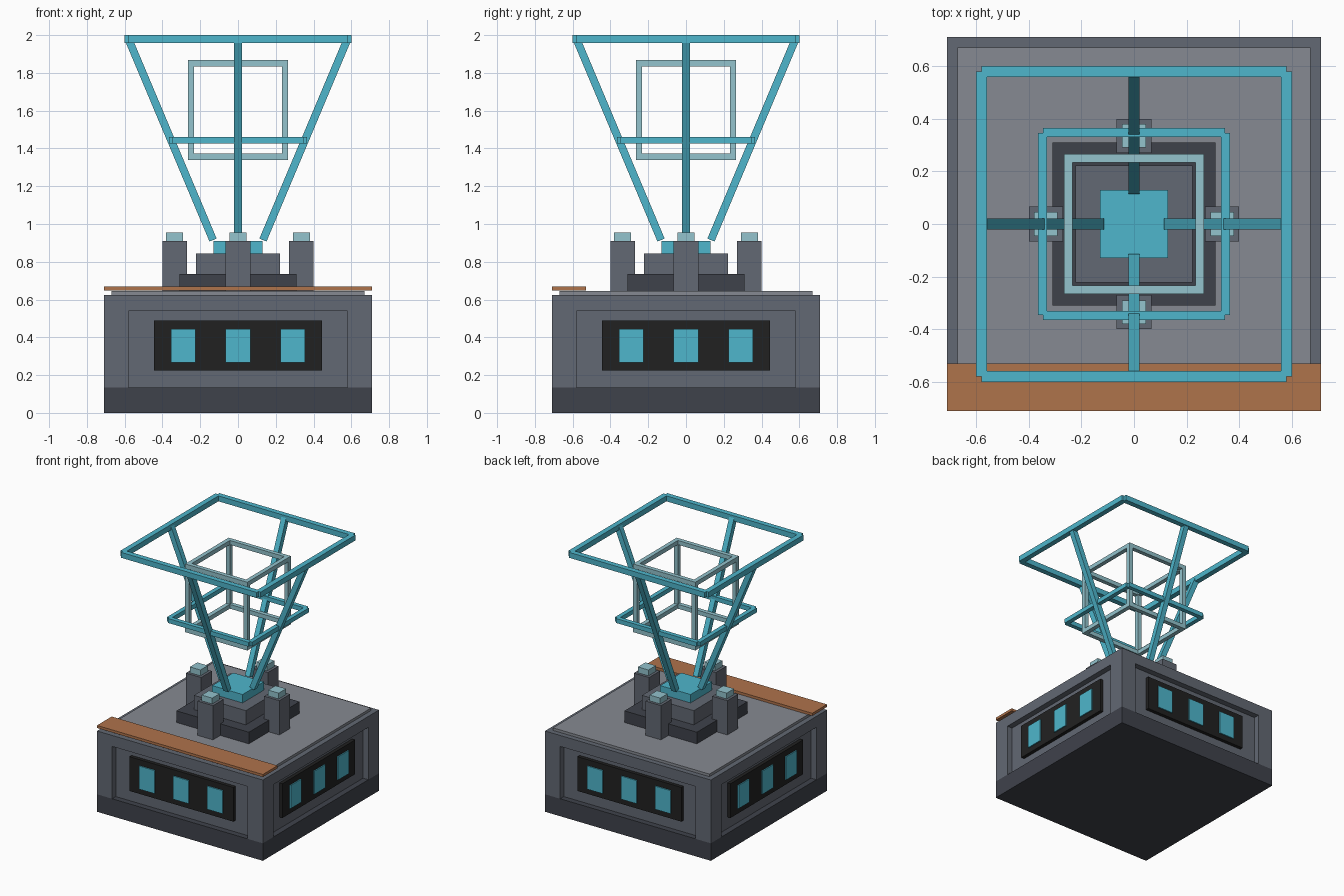
import bpy
import math
from mathutils import Vector, Matrix

if "Cube" in bpy.data.objects:
    bpy.data.objects.remove(bpy.data.objects["Cube"])


def srgb(r, g, b):
    lin = [((c / 255 + 0.055) / 1.055) ** 2.4 for c in (r, g, b)]
    return (*lin, 1.0)


def material(name, rgb):
    m = bpy.data.materials.new(name)
    m.diffuse_color = srgb(*rgb)
    m.use_nodes = True
    m.node_tree.nodes["Principled BSDF"].inputs["Base Color"].default_value = m.diffuse_color
    return m


GREY = material("wall grey", (98, 104, 115))
ROOF = material("roof grey", (134, 138, 146))
DARK = material("dark slate", (63, 66, 75))
BLACK = material("black panel", (33, 33, 33))
CYAN = material("cyan", (78, 182, 204))
PALE = material("pale cyan", (147, 195, 205))
COPPER = material("copper", (175, 115, 75))


def box(name, lo, hi, mat, turn=0.0):
    """Box between two corners, optionally turned about the z axis."""
    lo, hi = Vector(lo), Vector(hi)
    corners = [(x, y, z) for z in (lo.z, hi.z)
               for x, y in ((lo.x, lo.y), (hi.x, lo.y), (hi.x, hi.y), (lo.x, hi.y))]
    faces = [(3, 2, 1, 0), (4, 5, 6, 7)]
    faces += [(i, (i + 1) % 4, (i + 1) % 4 + 4, i + 4) for i in range(4)]
    mesh = bpy.data.meshes.new(name)
    mesh.from_pydata(corners, [], faces)
    mesh.transform(Matrix.Rotation(turn, 4, 'Z'))
    mesh.materials.append(mat)
    ob = bpy.data.objects.new(name, mesh)
    bpy.context.collection.objects.link(ob)
    return ob


def block(name, half, z0, z1, mat):
    """Square block centred on the axis."""
    return box(name, (-half, -half, z0), (half, half, z1), mat)


def beam(name, a, b, width, mat):
    """Square bar running from a to b."""
    a, b = Vector(a), Vector(b)
    d, h = b - a, width / 2
    ob = box(name, (-h, -h, 0), (h, h, d.length), mat)
    z = d.normalized()
    side = Vector((-d.y, d.x, 0)).normalized()
    rot = Matrix((side, z.cross(side), z)).transposed().to_4x4()
    ob.data.transform(Matrix.Translation(a) @ rot)
    return ob


# Building: plinth, recessed core, lintel and roof
block("plinth", 0.71, 0, 0.135, DARK)
block("core", 0.665, 0.135, 0.54, GREY)
block("lintel", 0.71, 0.54, 0.625, GREY)
block("roof_slab", 0.67, 0.625, 0.645, ROOF)
box("copper_ledge", (-0.71, -0.71, 0.648), (0.71, -0.53, 0.668), COPPER)

# Stepped pedestal
block("pedestal_lower", 0.31, 0.645, 0.735, DARK)
block("pedestal_upper", 0.222, 0.735, 0.845, GREY)
block("pedestal_cap", 0.13, 0.845, 0.91, CYAN)

# Parts repeated on the four sides
for i in range(4):
    t = i * math.pi / 2
    box("corner_pier", (0.58, -0.71, 0.135), (0.71, -0.58, 0.54), GREY, t)
    box("window_panel", (-0.445, -0.692, 0.225), (0.445, -0.665, 0.49), BLACK, t)
    for x in (-0.29, 0, 0.29):
        box("window", (x - 0.066, -0.701, 0.266), (x + 0.066, -0.692, 0.445), CYAN, t)
    box("roof_post", (-0.066, -0.40, 0.645), (0.066, -0.27, 0.91), GREY, t)
    box("post_cap", (-0.045, -0.38, 0.91), (0.045, -0.29, 0.955), PALE, t)

    # Sloping strut and the two cyan rings
    spin = Matrix.Rotation(t, 3, 'Z')
    beam("strut", spin @ Vector((0, -0.132, 0.915)), spin @ Vector((0, -0.578, 1.975)), 0.041, CYAN)
    box("top_ring_bar", (-0.58, -0.6, 1.958), (0.58, -0.559, 2.0), CYAN, t)
    box("middle_ring_bar", (-0.346, -0.364, 1.427), (0.346, -0.33, 1.461), CYAN, t)

    # Floating cube frame: an upper bar, a lower bar and an upright
    for z in (1.339, 1.834):
        box("cube_bar", (-0.266, -0.266, z), (0.233, -0.233, z + 0.033), PALE, t)
    box("cube_upright", (-0.266, -0.266, 1.372), (-0.233, -0.233, 1.834), PALE, t)
